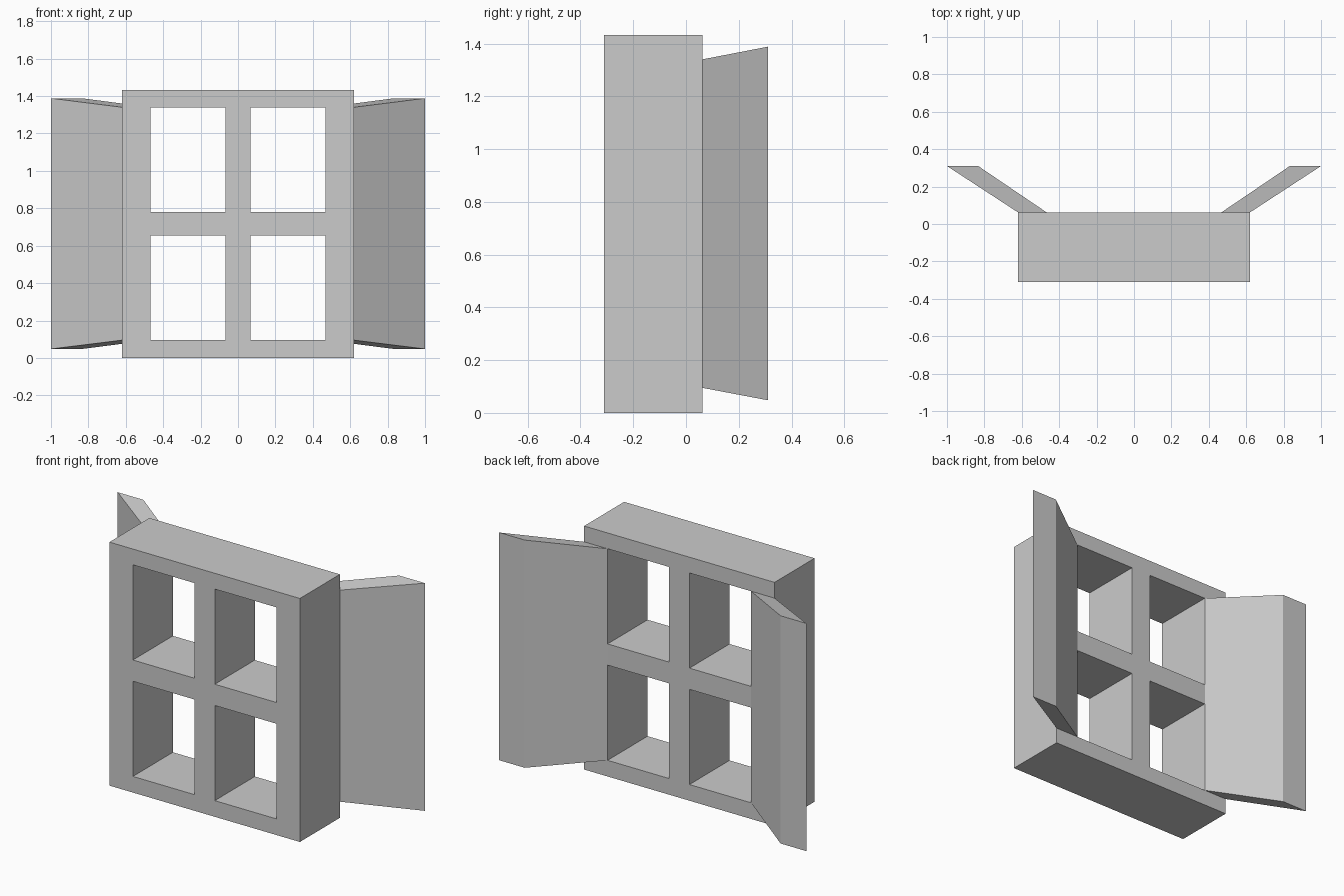
import bpy, bmesh

if "Cube" in bpy.data.objects:
    bpy.data.objects.remove(bpy.data.objects["Cube"])

FRONT, BACK, OPEN = -0.31, 0.062, 0.31   # y of frame front, frame back, shutter tip


def add_object(name, bm):
    bmesh.ops.recalc_face_normals(bm, faces=bm.faces)
    mesh = bpy.data.meshes.new(name)
    bm.to_mesh(mesh)
    bm.free()
    obj = bpy.data.objects.new(name, mesh)
    bpy.context.collection.objects.link(obj)
    return obj


# Window frame: a 5 x 5 grid without its four panes, extruded through the depth
xs = [-0.62, -0.467, -0.066, 0.066, 0.467, 0.62]
zs = [0, 0.095, 0.655, 0.78, 1.34, 1.433]
bm = bmesh.new()
grid = [[bm.verts.new((x, FRONT, z)) for z in zs] for x in xs]
for i in range(5):
    for j in range(5):
        if i in (1, 3) and j in (1, 3):
            continue
        bm.faces.new((grid[i][j], grid[i + 1][j], grid[i + 1][j + 1], grid[i][j + 1]))
extruded = bmesh.ops.extrude_face_region(bm, geom=bm.faces[:], use_keep_orig=True)
new_verts = [v for v in extruded["geom"] if isinstance(v, bmesh.types.BMVert)]
bmesh.ops.translate(bm, verts=new_verts, vec=(0, BACK - FRONT, 0))
bmesh.ops.dissolve_limit(bm, angle_limit=0.01, verts=bm.verts[:], edges=bm.edges[:])
add_object("window_frame", bm)

# Open shutters: slanted slabs that grow slightly taller towards the tip
for side, name in ((1, "right_shutter"), (-1, "left_shutter")):
    bm = bmesh.new()
    rings = []
    for y, x0, x1, z0, z1 in ((BACK, 0.467, 0.62, 0.095, 1.34),
                              (OPEN, 0.833, 1.0, 0.048, 1.388)):
        corners = ((x0, z0), (x1, z0), (x1, z1), (x0, z1))
        rings.append([bm.verts.new((side * x, y, z)) for x, z in corners])
    root, tip = rings
    bm.faces.new(root)
    bm.faces.new(tip)
    for k in range(4):
        n = (k + 1) % 4
        bm.faces.new((root[k], root[n], tip[n], tip[k]))
    add_object(name, bm)
